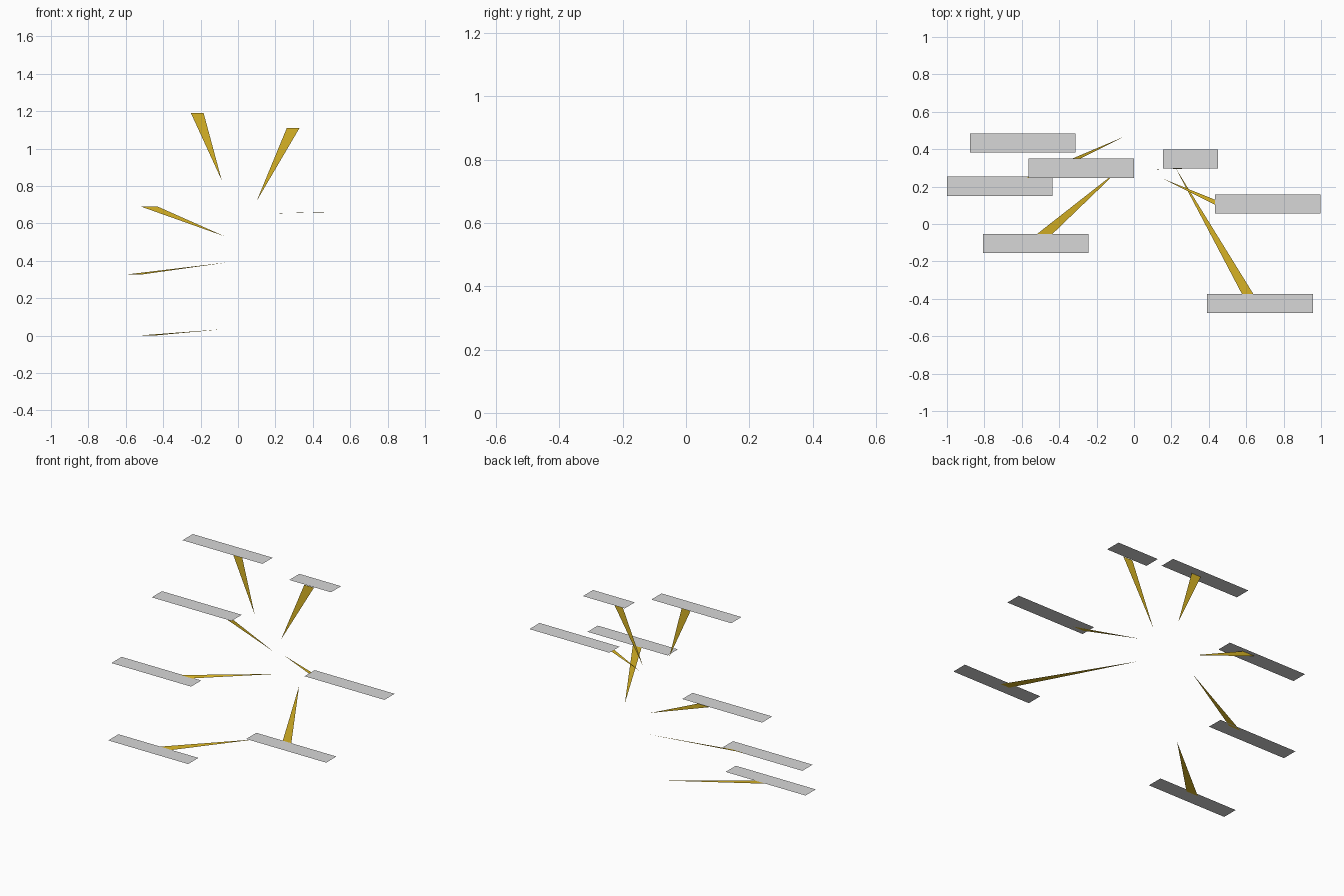
import bpy


def material(name, colour):
    m = bpy.data.materials.new(name)
    m.diffuse_color = (*colour, 1)
    return m


plate_grey = material("light_grey", (0.68, 0.68, 0.68))
gold = material("gold", (0.68, 0.45, 0.018))


def sheet(name, points, mat):
    """One flat, zero-thickness face."""
    me = bpy.data.meshes.new(name)
    me.from_pydata(points, [], [range(len(points))])
    me.materials.append(mat)
    ob = bpy.data.objects.new(name, me)
    bpy.context.collection.objects.link(ob)


def callout(name, x0, x1, y0, y1, z, base_x, base_w, base_y, tip):
    # horizontal label plate
    zp = z + 0.003
    sheet(name + "_plate", [(x0, y0, zp), (x1, y0, zp), (x1, y1, zp), (x0, y1, zp)], plate_grey)
    # tapered pointer, its base edge lying just under the plate
    h = base_w / 2
    sheet(name + "_pointer", [(base_x - h, base_y, z), (base_x + h, base_y, z), tip], gold)


# left column, top to bottom
callout("left_top", -0.565, 0.0, 0.247, 0.35, 1.19, -0.218, 0.068, 0.297, (-0.087, 0.292, 0.83))
callout("left_upper", -0.877, -0.313, 0.382, 0.485, 0.69, -0.475, 0.09, 0.462, (-0.07, 0.462, 0.53))
callout("left_lower", -1.0, -0.437, 0.15, 0.253, 0.326, -0.56, 0.083, 0.235, (-0.05, 0.468, 0.392))
callout("left_bottom", -0.808, -0.243, -0.156, -0.053, 0.0, -0.492, 0.085, -0.066, (-0.08, 0.29, 0.034))

# right column, top to bottom
callout("right_top", 0.155, 0.45, 0.296, 0.398, 1.11, 0.295, 0.068, 0.297, (0.10, 0.292, 0.72))
callout("right_middle", 0.432, 0.997, 0.055, 0.157, 0.661, 0.495, 0.072, 0.09, (0.155, 0.242, 0.652))
callout("right_bottom", 0.391, 0.957, -0.476, -0.373, 0.452, 0.627, 0.064, -0.408, (0.222, 0.30, 0.452))
